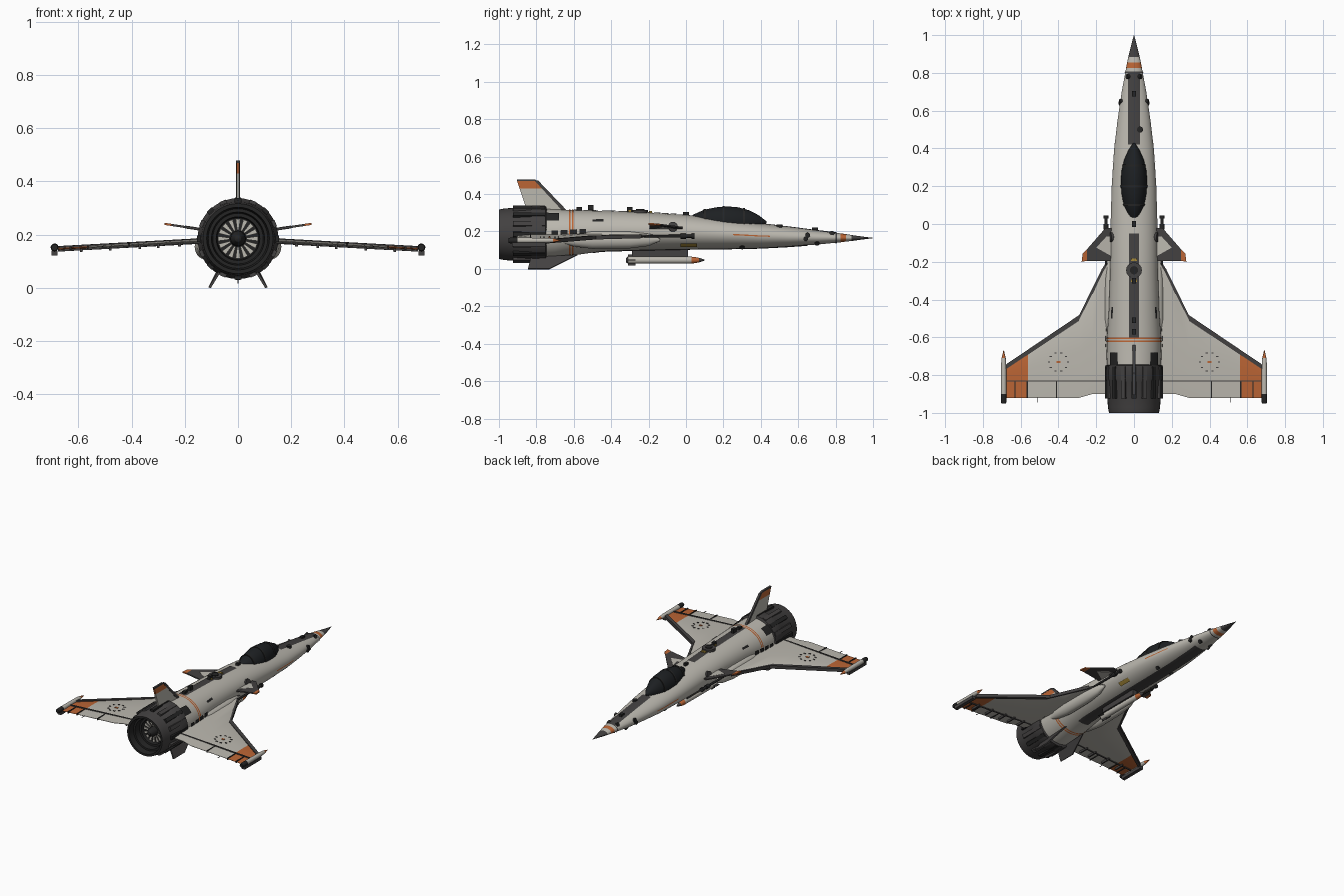
import bpy, bmesh
from math import sin, cos, pi, radians, asin
from mathutils import Vector

cube = bpy.data.objects.get("Cube")
if cube:
    bpy.data.objects.remove(cube, do_unlink=True)


def material(name, r, g, b):
    m = bpy.data.materials.new(name)
    m.use_nodes = True
    m.diffuse_color = (r, g, b, 1)
    bsdf = m.node_tree.nodes["Principled BSDF"]
    bsdf.inputs["Base Color"].default_value = (r, g, b, 1)
    bsdf.inputs["Roughness"].default_value = 0.6
    return m


LIGHT = material("light grey paint", 0.5, 0.48, 0.43)
DARK = material("dark grey paint", 0.055, 0.052, 0.052)
BLACK = material("black metal", 0.018, 0.018, 0.018)
GLASS = material("canopy glass", 0.012, 0.014, 0.016)
ORANGE = material("orange paint", 0.5, 0.13, 0.035)
GOLD = material("gold metal", 0.38, 0.25, 0.04)


def make(name, verts, faces, mats, rule=None, mirror=False, fix=True):
    """Mesh object; rule maps a face centre to a material slot."""
    me = bpy.data.meshes.new(name)
    me.from_pydata(verts, [], faces)
    if fix:
        bm = bmesh.new()
        bm.from_mesh(me)
        bmesh.ops.remove_doubles(bm, verts=bm.verts, dist=1e-5)
        bmesh.ops.recalc_face_normals(bm, faces=bm.faces)
        bm.to_mesh(me)
        bm.free()
    for m in mats:
        me.materials.append(m)
    if rule:
        for p in me.polygons:
            p.material_index = rule(p.center)
    me.shade_smooth()
    me.set_sharp_from_angle(angle=radians(32))
    ob = bpy.data.objects.new(name, me)
    bpy.context.collection.objects.link(ob)
    if mirror:
        ob.modifiers.new("mirror", "MIRROR").use_mirror_merge = False
    return ob


def loft(name, rings, mats, rule=None, mirror=False):
    n = len(rings[0])
    verts = [v for r in rings for v in r]
    faces = [(i * n + j, i * n + (j + 1) % n, (i + 1) * n + (j + 1) % n, (i + 1) * n + j)
             for i in range(len(rings) - 1) for j in range(n)]
    faces += [tuple(range(n)), tuple(range(len(verts) - n, len(verts)))]
    return make(name, verts, faces, mats, rule, mirror)


def lathe(name, profile, x, z, mats, rule=None, mirror=False, seg=20, sx=1, sz=1):
    """Turn (y, radius) points about an axis along y."""
    rings = [[(x + sx * r * sin(2 * pi * k / seg), y, z + sz * r * cos(2 * pi * k / seg))
              for k in range(seg)] for y, r in profile]
    return loft(name, rings, mats, rule, mirror)


def slab(name, pts, offset, mat, mirror=False):
    o = Vector(offset) / 2
    return loft(name, [[Vector(p) - o for p in pts], [Vector(p) + o for p in pts]], [mat], None, mirror)


def box(name, c, s, mat, mirror=False):
    x, y, z = c
    a, b = s[0] / 2, s[1] / 2
    return slab(name, [(x - a, y - b, z), (x + a, y - b, z), (x + a, y + b, z), (x - a, y + b, z)],
                (0, 0, s[2]), mat, mirror)


# Fuselage stations: y, half width, top, bottom
HULL = [(-.78, .142, .322, .045), (-.7, .145, .318, .052), (-.6, .143, .314, .073), (-.45, .133, .31, .094),
        (-.25, .127, .304, .1), (0, .124, .289, .105), (.2, .118, .267, .107), (.4, .105, .242, .111),
        (.55, .087, .224, .119), (.7, .065, .205, .13), (.825, .042, .19, .142), (.855, .036, .186, .146),
        (.885, .03, .181, .149), (.95, .014, .172, .158), (1, .001, .166, .164)]


def surf(y, a, lift=0.0):
    for p, q in zip(HULL, HULL[1:]):
        if y <= q[0]:
            break
    t = (y - p[0]) / (q[0] - p[0])
    w, top, bot = [p[i] + t * (q[i] - p[i]) for i in (1, 2, 3)]
    return Vector(((w + lift) * sin(a), y, (top + bot) / 2 + ((top - bot) / 2 + lift) * cos(a)))


def patch(name, y0, y1, a0, a1, mat, mirror=False, width=0, lift=.003):
    """Thin painted panel hugging the fuselage between angles from the top."""
    ny = max(1, round(abs(y1 - y0) / .02))
    na = max(2, round(abs(a1 - a0) / 7))
    verts = []
    for i in range(ny + 1):
        y = y0 + (y1 - y0) * i / ny
        half = asin(min(.95, width / surf(y, pi / 2).x)) if width else 0
        for j in range(na + 1):
            a = radians(a0 + (a1 - a0) * j / na)
            if width:
                a = half * (2 * j / na - 1) + radians((a0 + a1) / 2)
            verts.append(surf(y, a, lift))
    m = na + 1
    faces = [(i * m + j, i * m + j + 1, (i + 1) * m + j + 1, (i + 1) * m + j)
             for i in range(ny) for j in range(na)]
    return make(name, verts, faces, [mat], None, mirror, fix=False)


loft("fuselage", [[surf(s[0], 2 * pi * k / 48) for k in range(48)] for s in HULL], [LIGHT, ORANGE, DARK],
     lambda c: 2 if c.y > .885 else 1 if .825 < c.y < .855 else 0)

# Painted panels and bands
patch("spine_front", .42, .8, -20, 20, DARK, width=.03)
patch("spine_rear", -.6, -.05, -20, 20, DARK, width=.026)
patch("belly_panel", -.5, .65, 155, 205, DARK, width=.04)
patch("rear_band_a", -.61, -.602, 0, 360, ORANGE)
patch("rear_band_b", -.625, -.617, 0, 360, ORANGE)
patch("nose_line", .8, .807, 0, 360, DARK)
patch("side_stripe", .25, .45, 88, 93, ORANGE, True)
patch("collar_panel", -.75, -.68, 35, 58, BLACK, True, lift=.006)
patch("gold_fitting", -.03, .06, 128, 142, GOLD, True, lift=.008)
patch("lower_vent", -.55, -.2, 110, 125, DARK, True)
for i in range(4):
    y = -.72 + .05 * i
    patch("side_vent", y, y + .036, 82, 98, BLACK, True, lift=.007)
patch("shoulder_vent", -.5, -.44, 55, 62, BLACK, True)

# Canopy with frame hoops
CANOPY = [(.01, .012), (.04, .034), (.1, .056), (.16, .066), (.22, .07), (.28, .066), (.34, .052), (.39, .03), (.43, .004)]
lathe("canopy", CANOPY, 0, .25, [GLASS], seg=32, sz=1.2)
for y, r in ((.1, .059), (.31, .062), (.2, .071)):
    lathe("canopy_frame", [(y - .006, r), (y + .006, r)], 0, .25, [BLACK], seg=32, sz=1.2)

# Engine shell, petals and fan
ZE = .185
lathe("engine_shell", [(-.74, .125), (-.75, .15), (-.82, .152), (-.83, .147), (-.97, .138), (-1, .132), (-1, .118),
                       (-.96, .112), (-.96, .1), (-.92, .095), (-.92, .082), (-.88, .078), (-.88, .002)],
      0, ZE, [DARK, BLACK], lambda c: int((c.x ** 2 + (c.z - ZE) ** 2) ** .5 < .125), seg=40)
lathe("fan_hub", [(-.88, .03), (-.93, .028), (-.955, .012), (-.96, .001)], 0, ZE, [BLACK])
for k in range(16):
    t = 2 * pi * k / 16

    def polar(r, da, y):
        return (r * sin(t + da), y, ZE + r * cos(t + da))
    slab("fan_blade", [polar(.032, -.1, -.9), polar(.075, -.12, -.9), polar(.075, .12, -.9), polar(.032, .1, -.9)],
         (0, .006, 0), LIGHT)
    slab("engine_petal", [polar(.14, -.1, -.84), polar(.154, -.08, -.84), polar(.154, .08, -.84), polar(.14, .1, -.84)],
         (0, .17, 0), DARK if k % 2 else BLACK)

# Side fairings and guns
lathe("side_fairing", [(-.68, .008), (-.6, .028), (-.5, .038), (-.3, .036), (-.2, .026), (-.14, .006)],
      .125, .155, [LIGHT], mirror=True, sz=1.25)
lathe("gun", [(-.3, .006), (-.03, .008), (-.03, .014), (0, .014), (0, .009), (.03, .009), (.03, .014), (.045, .014)],
      .148, .175, [BLACK], mirror=True, seg=12)


# Main wings: span stations of x and leading edge
def wz(x):
    return .175 - .055 * (x - .16)


def tail(x):
    return -.92 if x > .25 else -.9


rings = []
for x, le in ((.1, -.12), (.17, -.24), (.22, -.35), (.29, -.485), (.42, -.573), (.56, -.667), (.675, -.745)):
    h = .011 - .012 * (x - .1)
    front, mid, te = le - .025, -.83, tail(x)
    sect = [(le, 0), (front, .8), ((front + mid) / 2, 1), (mid, .7), (te, .15)]
    loop = sect + [(y, -k) for y, k in reversed(sect[1:])]
    rings.append([(x, y, wz(x) + h * k) for y, k in loop])
wing = loft("wing", rings, [LIGHT, ORANGE, DARK], None, True)
for p in wing.data.polygons:
    ys = [wing.data.vertices[v].co.y for v in p.vertices]
    xs = [wing.data.vertices[v].co.x for v in p.vertices]
    edge = min(ys) > -.78 and max(ys) - min(ys) < .3 and len({round(v, 3) for v in xs}) == 2 \
        and abs(p.normal.z) < .99 and p.center.y > -.4 - p.center.x * .7 + .17
    p.material_index = 2 if edge else 1 if p.center.x > .56 else 0
# dark leading edge strips
for (xa, ya), (xb, yb) in (((.17, -.238), (.29, -.482)), ((.29, -.482), (.677, -.743))):
    slab("leading_edge", [(xa, ya, wz(xa)), (xb, yb, wz(xb)), (xb, yb - .025, wz(xb)), (xa, ya - .03, wz(xa))],
         (0, 0, .021), DARK, True)

# Flap hinge line, flap gaps and hinge fairings
slab("flap_hinge", [(.15, -.828, wz(.15)), (.672, -.828, wz(.672)), (.672, -.835, wz(.672)), (.15, -.835, wz(.15))],
     (0, 0, .02), DARK, True)
for x in (.41, .565, .63):
    box("flap_gap", (x, -.876, wz(x)), (.006, .09, .013), BLACK, True)
for x in (.22, .3, .37, .48, .59):
    box("hinge_fairing", (x, -.85, wz(x) - .01), (.01, .07, .014), DARK, True)
box("static_wick", (.51, -.93, wz(.51)), (.003, .03, .003), BLACK, True)

# Dashed ring marking on the wing
for k in range(10):
    t = 2 * pi * k / 10
    x, y = .4 + .05 * cos(t), -.73 + .05 * sin(t)
    box("wing_marking", (x, y, wz(x) + .0075), (.012, .006, .005), DARK, True)
box("wing_marking_centre", (.4, -.73, wz(.4) + .0075), (.02, .012, .006), ORANGE, True)

# Wing tip pods
lathe("tip_pod", [(-.95, .012), (-.94, .015), (-.9, .015), (-.75, .014), (-.71, .011), (-.69, .006), (-.67, .002)],
      .69, .152, [LIGHT, ORANGE, BLACK], lambda c: 2 if c.y < -.9 else 1 if c.y > -.71 else 0, True, 12)
box("tip_rail", (.69, -.84, .131), (.024, .18, .02), DARK, True)

# Canards
def canard(name, pts, thick, mat):
    slab(name, [(x, y, .22 + .15 * (x - .14)) for x, y in pts], (0, 0, thick), mat, True)


canard("canard", [(.1, -.02), (.15, -.02), (.25, -.135), (.25, -.195), (.1, -.195)], .008, DARK)
canard("canard_tip", [(.25, -.135), (.272, -.158), (.277, -.2), (.25, -.195)], .008, ORANGE)
canard("canard_panel", [(.12, -.065), (.145, -.065), (.2, -.125), (.12, -.17)], .011, LIGHT)

# Tail fin and ventral fins
def fin(name, pts, thick, mat):
    slab(name, [(0, y, z) for y, z in pts], (thick, 0, 0), mat)


fin("tail_fin", [(-.64, .31), (-.755, .43), (-.89, .43), (-.85, .31)], .012, LIGHT)
fin("tail_fin_top", [(-.755, .43), (-.795, .47), (-.903, .47), (-.89, .43)], .012, ORANGE)
fin("tail_fin_cap", [(-.795, .47), (-.81, .479), (-.905, .479), (-.903, .47)], .014, DARK)
fin("tail_fin_edge", [(-.635, .31), (-.79, .472), (-.81, .472), (-.66, .31)], .014, DARK)
slab("ventral_fin", [(.07, -.58, .075), (.107, -.73, 0), (.107, -.845, 0), (.07, -.83, .06)],
     (.008, 0, .004), DARK, True)

# Belly store and pylon
box("store_pylon", (0, -.14, .085), (.035, .3, .04), DARK)
lathe("belly_store", [(-.32, .012), (-.31, .019), (-.25, .019), (.03, .018), (.05, .016), (.07, .012), (.1, .002)],
      0, .047, [LIGHT, ORANGE, DARK], lambda c: 2 if c.y > .07 or c.y < -.31 else 1 if c.y > .03 else 0)
for s in ((.07, .04, .004), (.004, .04, .06)):
    box("store_fin", (0, -.29, .047), s, DARK)

# Dorsal hatch, side hatches and small sensors
def disc(name, c, axis, r, h, mat, mirror=False):
    q = Vector((0, 0, 1)).rotation_difference(axis.normalized())
    slab(name, [c + q @ Vector((r * cos(pi * k / 8), r * sin(pi * k / 8), 0)) for k in range(16)],
         axis.normalized() * h, mat, mirror)


UP = Vector((0, 0, 1))
disc("dorsal_hatch", surf(-.245, 0), UP, .042, .022, DARK)
disc("dorsal_hatch_centre", surf(-.245, 0, .008), UP, .022, .016, BLACK)
for y in (-.3, -.19):
    box("dorsal_latch", surf(y, 0, .004), (.03, .014, .012), GOLD)
disc("side_hatch", surf(-.07, radians(74)), Vector((1, 0, .3)), .026, .014, DARK, True)
for y, a in ((.78, 40), (.65, 75), (.64, 100), (.7, 140), (.3, 150)):
    disc("sensor", surf(y, radians(a)), surf(y, radians(a)) - Vector((0, y, .17)), .013, .014, BLACK, True)
disc("sensor_dome", surf(.5, radians(20)), UP, .016, .02, BLACK)
for y, h in ((-.57, .035), (-.51, .06), (-.3, .05), (.69, .03), (.0, .03)):
    box("aerial", surf(y, 0), (.02, .03, h), BLACK)
